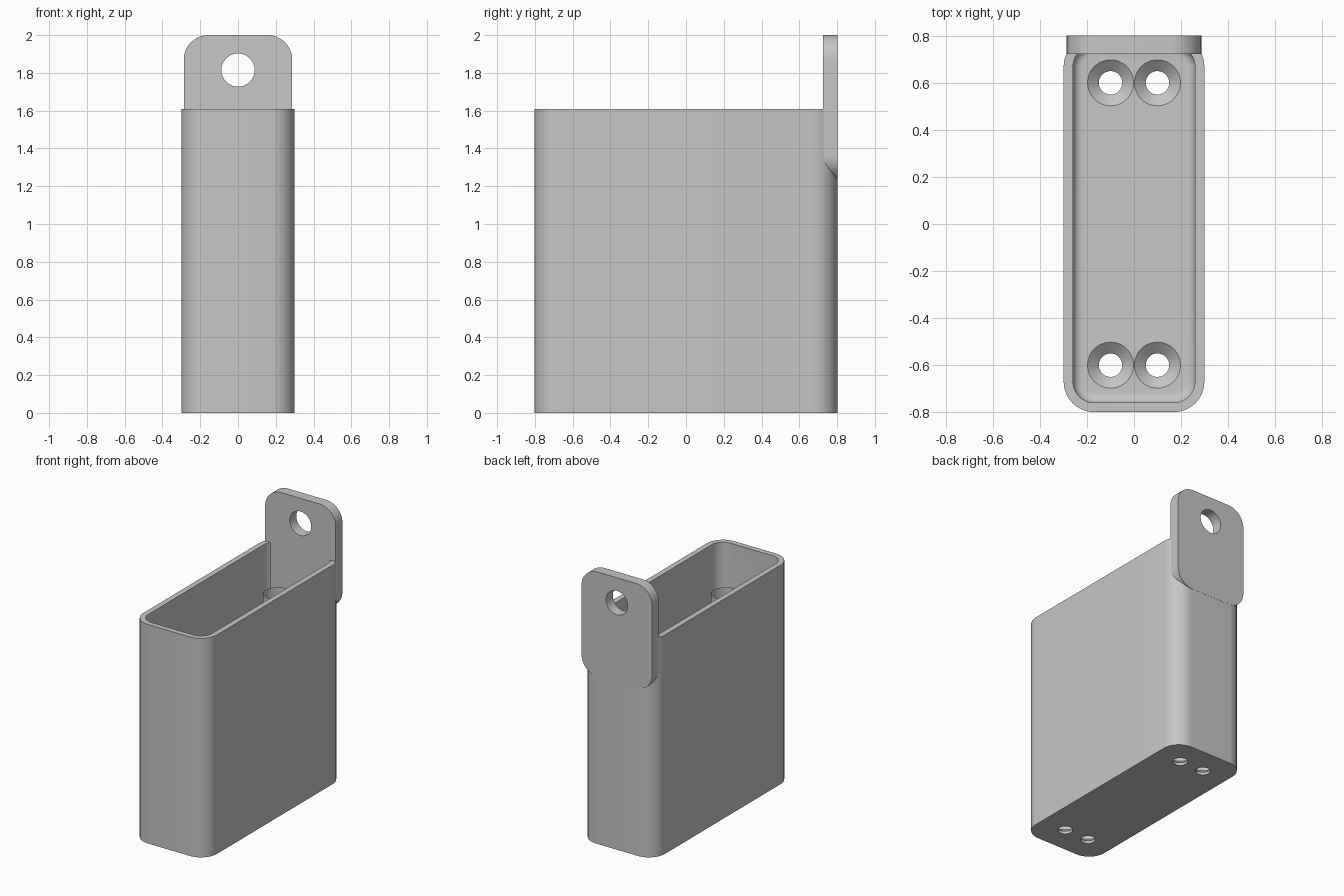
import bpy, bmesh, math
from mathutils import Matrix

cube = bpy.data.objects.get("Cube")
if cube:
    bpy.data.objects.remove(cube, do_unlink=True)

grey = bpy.data.materials.new("plain grey")
grey.use_nodes = True
colour = (0.57, 0.57, 0.57, 1)
grey.diffuse_color = colour
grey.node_tree.nodes["Principled BSDF"].inputs["Base Color"].default_value = colour

FLOOR, RIM = 0.06, 1.61
HALF_X, HALF_Y, WALL = 0.30, 0.802, 0.04


def make_object(name, bm):
    bmesh.ops.recalc_face_normals(bm, faces=bm.faces)
    mesh = bpy.data.meshes.new(name)
    bm.to_mesh(mesh)
    bm.free()
    mesh.materials.append(grey)
    obj = bpy.data.objects.new(name, mesh)
    bpy.context.collection.objects.link(obj)
    return obj


def rounded_prism(name, hx, hy, radius, low, high, fillet=0, matrix=None):
    """Rounded rectangle extruded along z, with an optional fillet at its foot."""
    bm = bmesh.new()
    verts = []
    for i, (sx, sy) in enumerate([(1, 1), (-1, 1), (-1, -1), (1, -1)]):
        for k in range(13):
            a = math.pi / 2 * (i + k / 12)
            verts.append(bm.verts.new((sx * (hx - radius) + radius * math.cos(a),
                                       sy * (hy - radius) + radius * math.sin(a), low)))
    base = bm.faces.new(verts)
    rim_edges = list(base.edges)
    top = bmesh.ops.extrude_face_region(bm, geom=[base], use_keep_orig=True)
    bmesh.ops.translate(bm, vec=(0, 0, high - low),
                        verts=[v for v in top["geom"] if isinstance(v, bmesh.types.BMVert)])
    bmesh.ops.recalc_face_normals(bm, faces=bm.faces)
    if fillet:
        bmesh.ops.bevel(bm, geom=rim_edges, offset=fillet, segments=6,
                        profile=0.5, affect='EDGES')
    if matrix:
        bmesh.ops.transform(bm, matrix=matrix, verts=bm.verts)
    return make_object(name, bm)


def turned(name, profile, centre, caps=True, steps=48):
    """Stack of circles from (radius, z) pairs."""
    bm = bmesh.new()
    rings = []
    for r, z in profile:
        rings.append([bm.verts.new((centre[0] + r * math.cos(2 * math.pi * i / steps),
                                    centre[1] + r * math.sin(2 * math.pi * i / steps), z))
                      for i in range(steps)])
    for a, b in zip(rings, rings[1:]):
        for i in range(steps):
            j = (i + 1) % steps
            bm.faces.new((a[i], a[j], b[j], b[i]))
    if caps:
        bm.faces.new(rings[0])
        bm.faces.new(rings[-1])
    return make_object(name, bm)


def cut(obj, cutter):
    cutter.hide_render = True
    mod = obj.modifiers.new("cut", 'BOOLEAN')
    mod.operation, mod.solver, mod.object = 'DIFFERENCE', 'EXACT', cutter
    bpy.context.view_layer.objects.active = obj
    bpy.ops.object.modifier_apply(modifier=mod.name)
    bpy.data.objects.remove(cutter, do_unlink=True)


# Open box with a filleted floor
box = rounded_prism("box", HALF_X, HALF_Y, 0.13, 0, RIM)
cut(box, rounded_prism("cavity", HALF_X - WALL, HALF_Y - WALL, 0.09, FLOOR, RIM + 0.2, 0.04))
parts = [box]

# Countersunk floor holes, each with a thin guide tube above it
HOLE, HEAD = 0.05, 0.098
for sx in (-1, 1):
    for sy in (-1, 1):
        spot = (sx * 0.1, sy * 0.602)
        cut(box, turned("countersink", [(HOLE, -0.1), (HOLE, 0.02), (HEAD, FLOOR),
                                        (HEAD, FLOOR + 0.05)], spot))
        parts.append(turned("guide_tube", [(HEAD, FLOOR), (HEAD, 1.32)], spot, caps=False))

# Hanging tab on the back wall, with a round hole
TAB_LOW, TAB_HIGH = 1.23, 2.0
upright = Matrix.Translation((0, 0.803, (TAB_LOW + TAB_HIGH) / 2)) @ Matrix.Rotation(math.pi / 2, 4, 'X')
tab = rounded_prism("hanging_tab", 0.287, (TAB_HIGH - TAB_LOW) / 2, 0.13, 0, 0.078, matrix=upright)
punch = turned("tab_hole", [(0.088, -0.2), (0.088, 0.2)], (0, 0))
punch.data.transform(Matrix.Translation((0, 0.764, 1.815)) @ Matrix.Rotation(math.pi / 2, 4, 'X'))
cut(tab, punch)
parts.append(tab)

# Smooth rounded surfaces, sharp edges kept
bpy.ops.object.select_all(action='DESELECT')
for part in parts:
    part.select_set(True)
bpy.context.view_layer.objects.active = box
bpy.ops.object.shade_smooth_by_angle(angle=math.radians(30))
